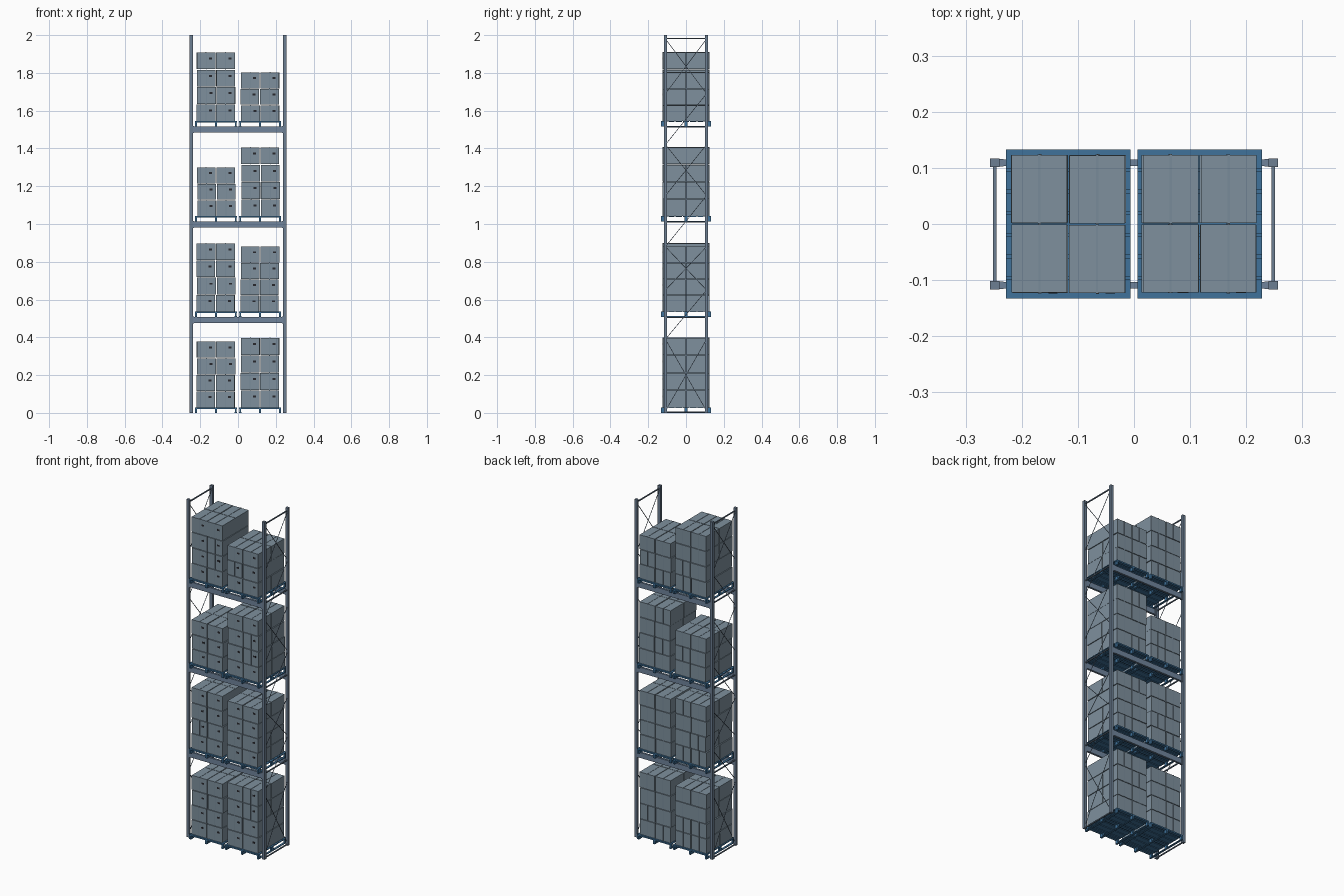
import bpy, bmesh, random
from mathutils import Matrix, Vector

if "Cube" in bpy.data.objects:
    bpy.data.objects.remove(bpy.data.objects["Cube"])

random.seed(4)


def material(name, rgb):
    m = bpy.data.materials.new(name)
    m.diffuse_color = (*rgb, 1)
    m.use_nodes = True
    m.node_tree.nodes["Principled BSDF"].inputs["Base Color"].default_value = m.diffuse_color
    return m


FRAME_BLUE = material("frame_blue", (0.15, 0.21, 0.29))
BEAM_BLUE = material("beam_blue", (0.16, 0.23, 0.33))
PALLET_BLUE = material("pallet_blue", (0.05, 0.17, 0.33))
CARTON = material("carton_grey_blue", (0.21, 0.28, 0.34))
TAPE = material("tape_grey_blue", (0.19, 0.26, 0.32))
DARK = material("dark_hole", (0.02, 0.02, 0.025))


def box(bm, x0, x1, y0, y1, z0, z1):
    size = Matrix.Diagonal((x1 - x0, y1 - y0, z1 - z0, 1))
    centre = Matrix.Translation(((x0 + x1) / 2, (y0 + y1) / 2, (z0 + z1) / 2))
    bmesh.ops.create_cube(bm, size=1, matrix=centre @ size)


def bar(bm, a, b, wx, wy):
    a, b = Vector(a), Vector(b)
    d = b - a
    z = d.normalized()
    x = Vector((1, 0, 0))
    y = z.cross(x)
    rot = Matrix((x, y, z)).transposed().to_4x4()
    m = Matrix.Translation((a + b) / 2) @ rot @ Matrix.Diagonal((wx, wy, d.length, 1))
    bmesh.ops.create_cube(bm, size=1, matrix=m)


def finish(bm, name, mat=None):
    me = bpy.data.meshes.new(name)
    bm.to_mesh(me)
    bm.free()
    ob = bpy.data.objects.new(name, me)
    if mat:
        me.materials.append(mat)
    bpy.context.collection.objects.link(ob)
    return ob


PX, PY = 0.248, 0.109           # post centres
LEVELS = [0.0, 0.508, 1.013, 1.516]

# End frames: two posts, horizontal struts and diagonal bracing
for side, sx in (("left", -1), ("right", 1)):
    bm = bmesh.new()
    for sy in (-1, 1):
        box(bm, sx * PX - 0.0085, sx * PX + 0.0085,
            sy * PY - 0.0075, sy * PY + 0.0075, 0, 2)
    finish(bm, side + "_posts", FRAME_BLUE)

    bm = bmesh.new()
    for z in (0.005, 0.505, 1.01, 1.513, 1.982):
        box(bm, sx * PX - 0.003, sx * PX + 0.003, -PY, PY, z - 0.003, z + 0.003)
    nodes = [0.01, 0.39, 0.65, 0.88, 1.15, 1.42, 1.69, 1.98]
    for i, (z0, z1) in enumerate(zip(nodes, nodes[1:])):
        bar(bm, (sx * PX + 0.001, -PY, z0), (sx * PX + 0.001, PY, z1), 0.002, 0.003)
        if i % 2 == 0:          # crossed bays alternate with single bays
            bar(bm, (sx * PX - 0.001, PY, z0), (sx * PX - 0.001, -PY, z1), 0.002, 0.003)
    finish(bm, side + "_bracing", FRAME_BLUE)

# Load beams with end connectors
for n, z in enumerate(LEVELS[1:], 1):
    for name, sy in (("front", -1), ("back", 1)):
        bm = bmesh.new()
        y = sy * PY
        box(bm, -0.236, 0.236, y - 0.006, y + 0.006, z - 0.032, z)
        for sx in (-1, 1):
            xs = sorted((sx * 0.233, sx * 0.2395))
            box(bm, *xs, y - 0.0065, y + 0.0065, z - 0.034, z + 0.002)
        finish(bm, f"{name}_beam_{n}", BEAM_BLUE)


def pallet(cx, z, name):
    bm = bmesh.new()
    hx, hy = 0.111, 0.1325
    for x in (-hx + 0.006, 0, hx - 0.006):
        box(bm, cx + x - 0.006, cx + x + 0.006, -hy, hy, z, z + 0.004)      # skids
        for y in (-hy + 0.009, 0, hy - 0.009):                             # blocks
            box(bm, cx + x - 0.005, cx + x + 0.005, y - 0.009, y + 0.009,
                z + 0.004, z + 0.021)
    for y in (-hy + 0.009, 0, hy - 0.009):                                 # cross rails
        box(bm, cx - hx, cx + hx, y - 0.009, y + 0.009, z + 0.021, z + 0.025)
    count, gap = 7, 0.005
    w = (2 * hy - gap * (count - 1)) / count
    for i in range(count):                                                 # deck boards
        y = -hy + i * (w + gap)
        box(bm, cx - hx, cx + hx, y, y + w, z + 0.025, z + 0.029)
    finish(bm, name, PALLET_BLUE)


def stack(cx, z, top, layers, name):
    cartons, tape, holes = bmesh.new(), bmesh.new(), bmesh.new()
    h = (top - z) / layers
    hx, hy = 0.0495, 0.0605
    for k in range(layers):
        z0, z1 = z + k * h, z + (k + 1) * h - 0.003
        # lower layers sit slightly out of line, the top one is centred
        shift = 0 if k == layers - 1 else random.uniform(-0.003, 0.003)
        for dx in (-0.0515, 0.0515):
            for dy in (-0.062, 0.062):
                x = cx + dx + shift + random.uniform(-0.0008, 0.0008)
                y = dy + random.uniform(-0.0008, 0.0008)
                box(cartons, x - hx, x + hx, y - hy, y + hy, z0, z1)
                # raised tape over the lid seam and down both ends
                box(tape, x - 0.002, x + 0.002, y - hy - 0.0012, y + hy + 0.0012,
                    z0, z1 + 0.0015)
                if dy < 0:      # hand hole on the front face
                    zc = (z0 + z1) / 2 + 0.012
                    box(holes, x + 0.015, x + 0.031, y - hy - 0.0008, y - hy + 0.001,
                        zc - 0.005, zc + 0.005)
    finish(cartons, name + "_cartons", CARTON)
    finish(tape, name + "_tape", TAPE)
    finish(holes, name + "_hand_holes", DARK)


# (top height, layers) of the left and right stack on each level
LOADS = [((0.38, 4), (0.40, 4)), ((0.90, 4), (0.883, 4)),
         ((1.302, 3), (1.408, 4)), ((1.911, 4), (1.805, 3))]
for n, (z, loads) in enumerate(zip(LEVELS, LOADS)):
    for side, cx, (top, layers) in zip(("left", "right"), (-0.117, 0.117), loads):
        pallet(cx, z, f"{side}_pallet_{n}")
        stack(cx, z + 0.029, top, layers, f"{side}_stack_{n}")
